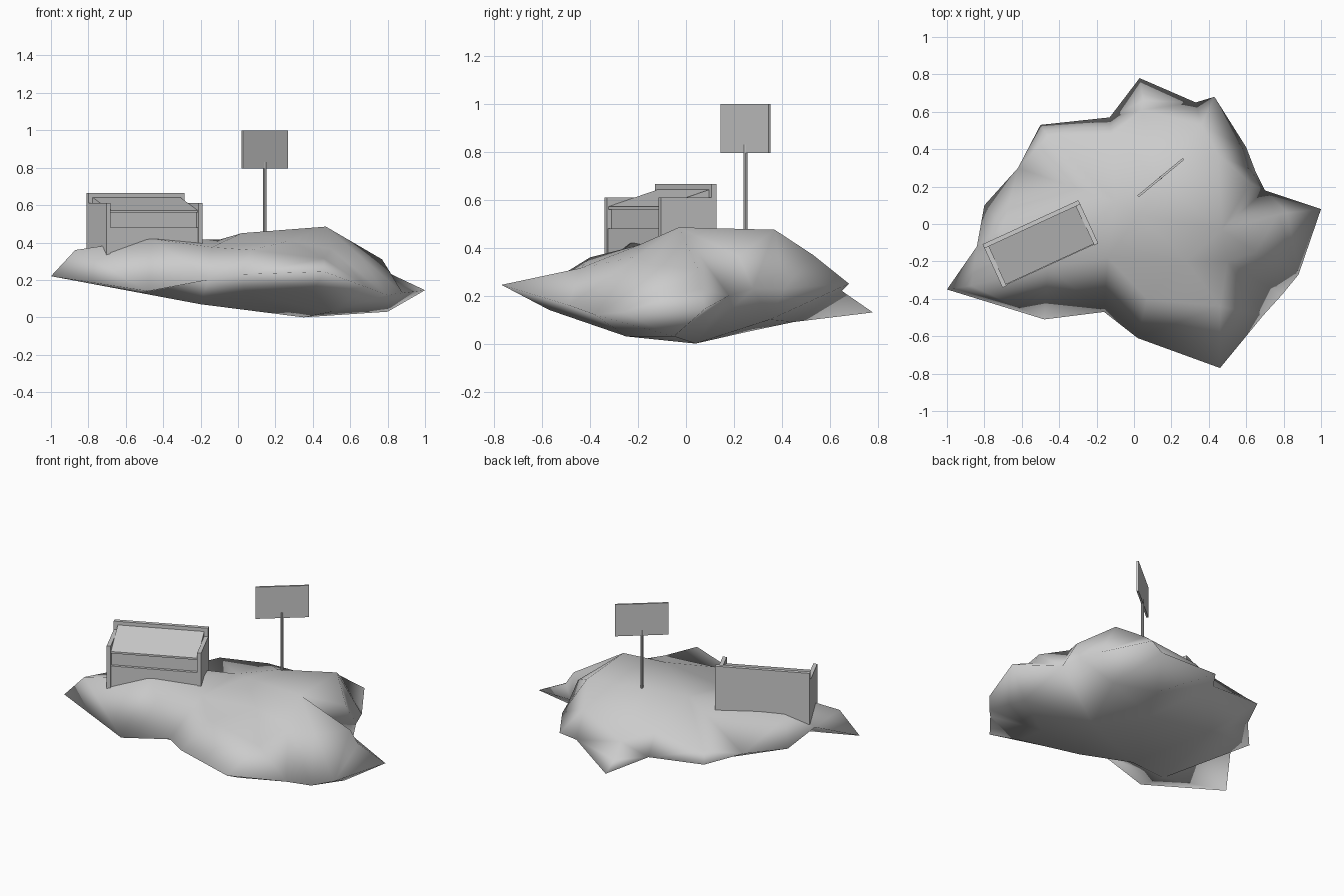
import bpy, bmesh, math
from mathutils import Vector, Matrix
from mathutils.geometry import delaunay_2d_cdt

if "Cube" in bpy.data.objects:
    bpy.data.objects.remove(bpy.data.objects["Cube"])


def make_object(name, bm, matrix=None):
    bmesh.ops.recalc_face_normals(bm, faces=bm.faces)
    mesh = bpy.data.meshes.new(name)
    bm.to_mesh(mesh)
    bm.free()
    obj = bpy.data.objects.new(name, mesh)
    bpy.context.collection.objects.link(obj)
    if matrix:
        obj.matrix_world = matrix
    return obj


def extrude_profile(name, profile, x0, x1, matrix):
    """Extrude a (depth, height) profile between x0 and x1."""
    bm = bmesh.new()
    face = bm.faces.new([bm.verts.new((x0, y, z)) for y, z in profile])
    new = bmesh.ops.extrude_face_region(bm, geom=[face])["geom"]
    moved = [g for g in new if isinstance(g, bmesh.types.BMVert)]
    bmesh.ops.translate(bm, verts=moved, vec=(x1 - x0, 0, 0))
    return make_object(name, bm, matrix)


def box(y0, y1, z0, z1):
    return [(y0, z0), (y1, z0), (y1, z1), (y0, z1)]


# Rock: a jagged rim shared by an upper and a lower surface
rim = [(-1, -.35, .22), (-.48, -.51, .14), (-.16, -.47, .2), (.02, -.61, .23),
       (.46, -.77, .245), (.69, -.49, .16), (.79, -.38, .12), (.88, -.27, .13),
       (1, .08, .145), (.70, .18, .20), (.65, .28, .23),
       (.60, .41, .23), (.43, .68, .25), (.33, .65, .22), (.03, .78, .13),
       (-.13, .57, .2), (-.50, .53, .235), (-.62, .30, .25), (-.80, .10, .255),
       (-.84, -.12, .32)]
upper = [(-.87, -.33, .36), (-.46, -.23, .42), (-.70, -.02, .385),
         (-.14, -.18, .375), (-.10, .12, .415), (.02, .05, .45), (.47, -.03, .485),
         (.45, .37, .475), (.07, -.40, .36), (.46, -.44, .315), (.50, -.2, .365),
         (.77, .05, .31), (-.46, .47, .29), (-.12, .48, .34), (.04, .61, .27),
         (.36, .53, .37), (.62, .22, .365), (.12, .24, .455), (.28, -.2, .41),
         (.82, .06, .23), (.05, .66, .17), (.65, -.15, .33)]
lower = [(.35, .04, 0), (-.2, -.25, .07), (.80, -.05, .03), (.10, .26, .05),
         (.50, -.25, .03), (.40, -.57, .14), (.2, .45, .09), (-.52, -.35, .13),
         (-.38, .25, .13), (.45, .35, .1), (.04, -.45, .125)]

bm = bmesh.new()
rim_verts = [bm.verts.new(p) for p in rim]
n = len(rim)
for inner in (upper, lower):
    verts = rim_verts + [bm.verts.new(p) for p in inner]
    flat = [Vector(v.co[:2]) for v in verts]
    result = delaunay_2d_cdt(flat, [(i, (i + 1) % n) for i in range(n)], [], 1, 1e-5)
    source = [ids[0] for ids in result[3]]
    for tri in result[2]:
        bm.faces.new([verts[source[i]] for i in tri])
for face in bm.faces:
    face.smooth = True
make_object("rock", bm)

# Chest: two end panels, back panel, front body and sloping lid
chest = Matrix.Translation((-.703, -.34, 0)) @ Matrix.Rotation(math.radians(24.7), 4, 'Z')
L, D, T, B = .564, .255, .024, .33
for side, x in (("left", 0), ("right", L - T)):
    extrude_profile(side + "_end_panel", box(0, D - T, B, .61), x, x + T, chest)
extrude_profile("back_panel", box(D - T, D, B, .665), 0, L, chest)
extrude_profile("front_body", [(.004, B), (D - T, B), (D - T, .56), (.022, .56),
                               (.022, .48), (.004, .48)], T, L - T, chest)
extrude_profile("sloping_lid", [(.008, .56), (D - T, .56), (D - T, .642),
                                (.008, .572)], T, L - T, chest)

# Sign: thin board on a slim post
sign = Matrix.Translation((.143, .248, 0)) @ Matrix.Rotation(math.radians(39.5), 4, 'Z')
extrude_profile("sign_board", box(-.006, .006, .795, 1.0), -.157, .157, sign)
bm = bmesh.new()
bmesh.ops.create_cone(bm, cap_ends=True, segments=8, radius1=.009, radius2=.009, depth=.41)
make_object("sign_post", bm, Matrix.Translation((.143, .248, .625)))
